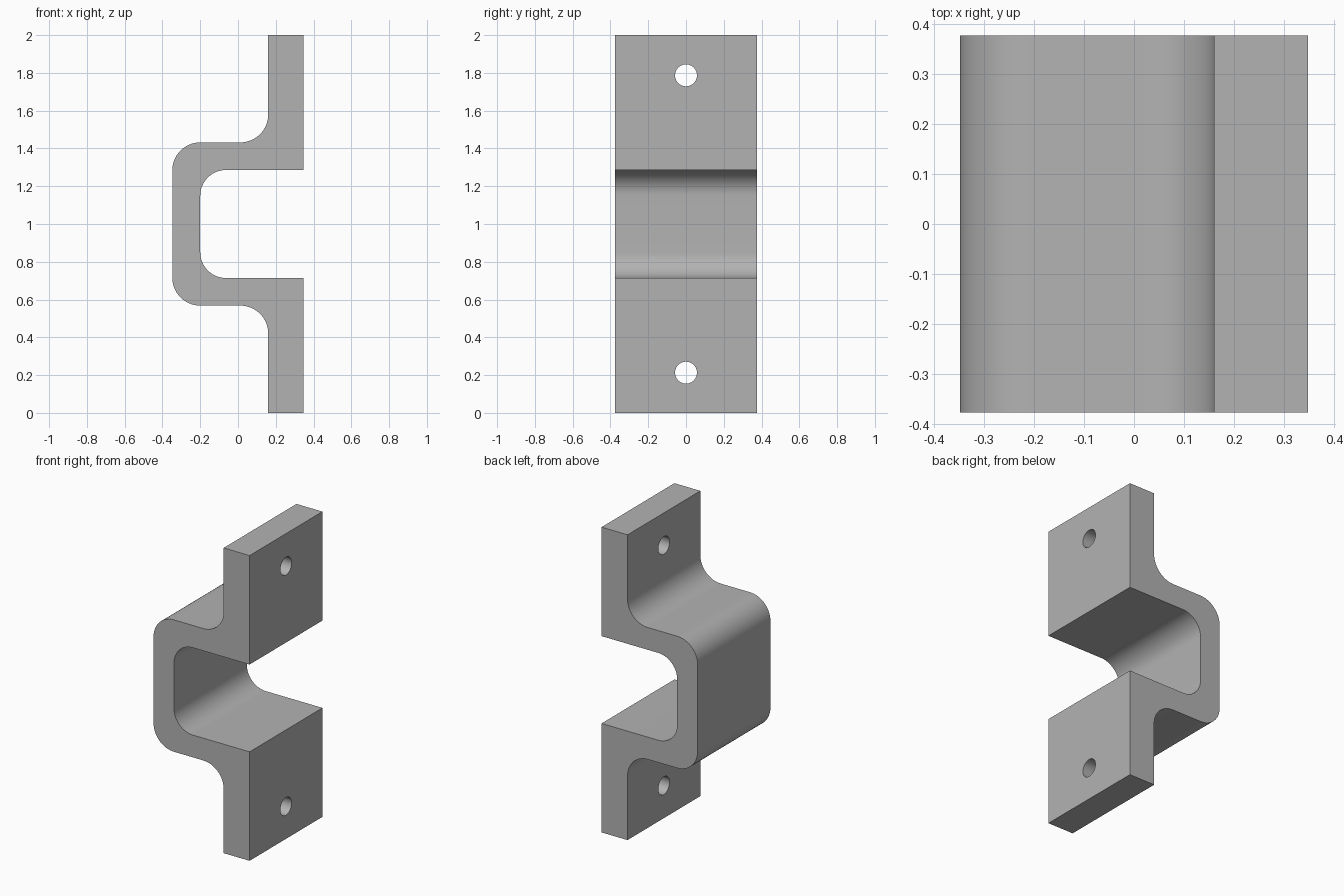
import bpy, bmesh, math
from mathutils import Matrix

cube = bpy.data.objects.get("Cube")
if cube:
    bpy.data.objects.remove(cube, do_unlink=True)

HALF_WIDTH = 0.377
MID = 1.0
HOLE_OFFSET = 0.787
HOLE_RADIUS = 0.058

# Single grey metal
metal = bpy.data.materials.new("grey_metal")
metal.use_nodes = True
grey = (0.45, 0.45, 0.45, 1)
metal.diffuse_color = grey
metal.node_tree.nodes["Principled BSDF"].inputs["Base Color"].default_value = grey


def arc(cx, cz, r, start, end, steps=16):
    angles = [math.radians(start + (end - start) * i / steps) for i in range(steps + 1)]
    return [(cx + r * math.cos(a), cz + r * math.sin(a)) for a in angles]


def new_object(name, bm):
    bmesh.ops.recalc_face_normals(bm, faces=bm.faces)
    mesh = bpy.data.meshes.new(name)
    bm.to_mesh(mesh)
    bm.free()
    mesh.materials.append(metal)
    obj = bpy.data.objects.new(name, mesh)
    bpy.context.collection.objects.link(obj)
    return obj


# Upper half of the strap profile (x, height above the middle), outside then inside
upper = arc(-0.2, 0.284, 0.148, 180, 90)
upper += arc(0.012, 0.58, 0.148, -90, 0)
upper += [(0.16, 1.0), (0.348, 1.0), (0.348, 0.286)]
upper += arc(-0.063, 0.149, 0.137, 90, 180)

# The lower half mirrors the upper one; both close into one C-shaped outline
lower = [(x, -z) for x, z in upper]
outline = upper + lower[::-1]

bm = bmesh.new()
profile = bm.faces.new([bm.verts.new((x, -HALF_WIDTH, MID + z)) for x, z in outline])
sweep = bmesh.ops.extrude_face_region(bm, geom=[profile])
moved = [v for v in sweep["geom"] if isinstance(v, bmesh.types.BMVert)]
bmesh.ops.translate(bm, verts=moved, vec=(0, 2 * HALF_WIDTH, 0))
bracket = new_object("mounting_bracket", bm)

# Screw holes through both flanges
bm = bmesh.new()
for side in (-1, 1):
    place = Matrix.Translation((0.25, 0, MID + side * HOLE_OFFSET)) @ Matrix.Rotation(math.pi / 2, 4, "Y")
    bmesh.ops.create_cone(bm, cap_ends=True, segments=48, radius1=HOLE_RADIUS,
                          radius2=HOLE_RADIUS, depth=0.4, matrix=place)
cutter = new_object("hole_cutter", bm)
cutter.hide_render = True

drill = bracket.modifiers.new("screw_holes", "BOOLEAN")
drill.operation = "DIFFERENCE"
drill.solver = "EXACT"
drill.object = cutter

bpy.ops.object.select_all(action="DESELECT")
bracket.select_set(True)
bpy.context.view_layer.objects.active = bracket
bpy.ops.object.modifier_apply(modifier=drill.name)
bpy.data.objects.remove(cutter, do_unlink=True)
bpy.ops.object.shade_smooth_by_angle(angle=math.radians(30))
